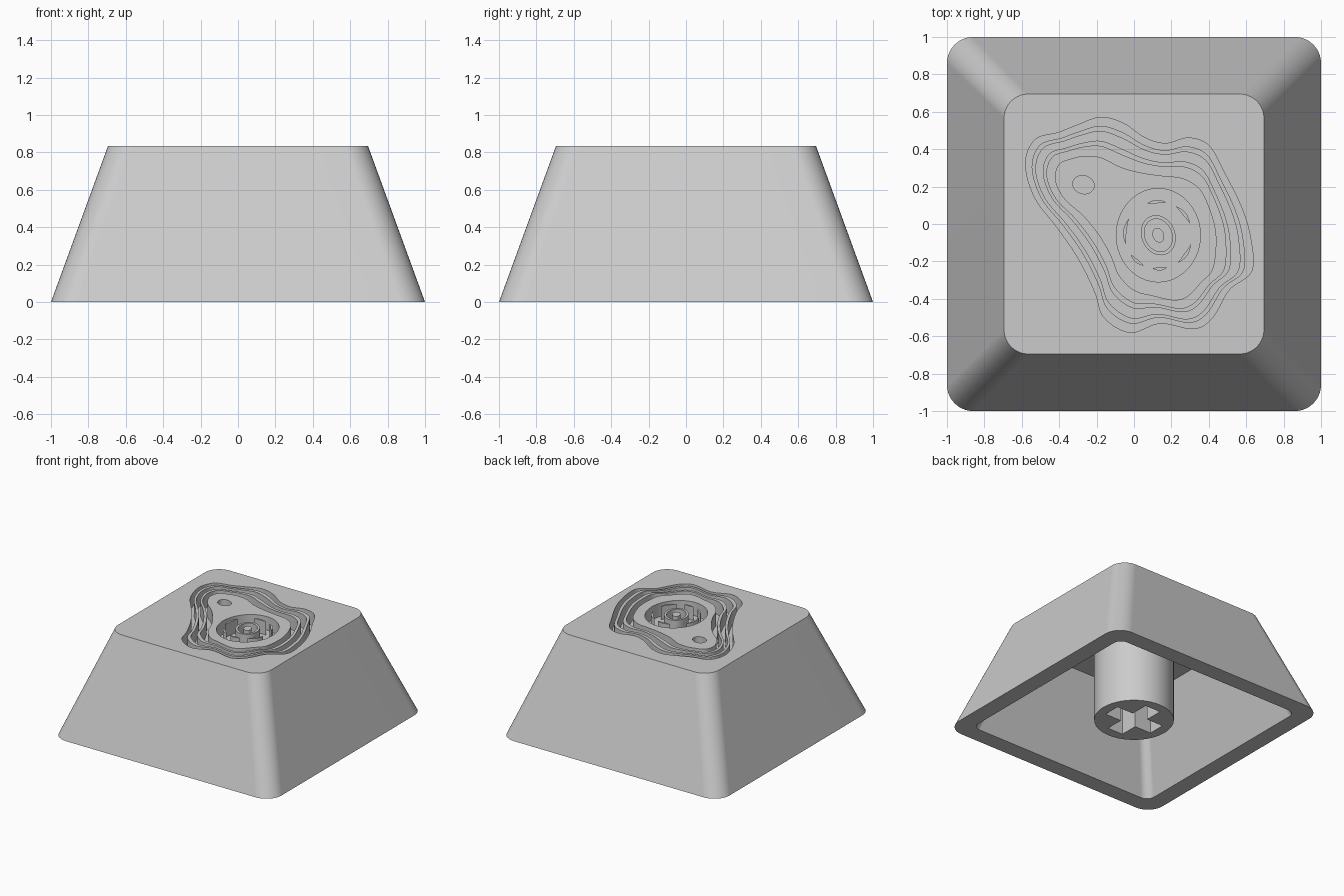
import bpy
import bmesh
from math import sin, cos, pi, radians
from mathutils import Vector

cube = bpy.data.objects.get("Cube")
if cube:
    bpy.data.objects.remove(cube, do_unlink=True)

HEIGHT = 0.835     # top of the cap
CEILING = 0.69     # roof of the hollow underneath
FLOOR = 0.725      # bottom of the carved grooves

grey = bpy.data.materials.new("light_grey")
grey.use_nodes = True
grey.diffuse_color = (0.6, 0.6, 0.6, 1)
grey.node_tree.nodes["Principled BSDF"].inputs["Base Color"].default_value = (0.6, 0.6, 0.6, 1)


def finish(bm, name):
    bmesh.ops.recalc_face_normals(bm, faces=bm.faces)
    mesh = bpy.data.meshes.new(name)
    bm.to_mesh(mesh)
    bm.free()
    mesh.materials.append(grey)
    obj = bpy.data.objects.new(name, mesh)
    bpy.context.collection.objects.link(obj)
    bpy.ops.object.select_all(action="DESELECT")
    obj.select_set(True)
    bpy.context.view_layer.objects.active = obj
    bpy.ops.object.shade_smooth_by_angle(angle=radians(35))
    obj.modifiers.new("flat_sides", "WEIGHTED_NORMAL").keep_sharp = True


def ring(bm, points, z):
    return [bm.verts.new((p[0], p[1], z)) for p in points]


def bridge(bm, a, b):
    n = len(a)
    for i in range(n):
        j = (i + 1) % n
        bm.faces.new((a[i], a[j], b[j], b[i]))


def wall(bm, points, z_from, z_to):
    """Upright wall along a closed line; returns its two edge loops."""
    start, end = ring(bm, points, z_from), ring(bm, points, z_to)
    bridge(bm, start, end)
    return start, end


def fill(bm, *loops):
    """Flat face inside the first loop, with the other loops as holes."""
    edges = []
    for loop in loops:
        for i, v in enumerate(loop):
            w = loop[(i + 1) % len(loop)]
            edges.append(bm.edges.get((v, w)) or bm.edges.new((v, w)))
    bmesh.ops.triangle_fill(bm, edges=edges, use_beauty=True)


def rounded_square(half, radius, segments=10):
    points = []
    for corner in range(4):
        mid = pi / 4 + corner * pi / 2
        reach = (half - radius) * 2 ** 0.5
        for k in range(segments + 1):
            a = corner * pi / 2 + k / segments * pi / 2
            points.append((reach * cos(mid) + radius * cos(a),
                           reach * sin(mid) + radius * sin(a)))
    return points


def ellipse(cx, cy, rx, ry, tilt=0.0, n=40):
    points = []
    for i in range(n):
        a = 2 * pi * i / n
        u, v = rx * cos(a), ry * sin(a)
        points.append((cx + u * cos(tilt) - v * sin(tilt),
                       cy + u * sin(tilt) + v * cos(tilt)))
    return points


def sliver(cx, cy, radius, start, sweep, n=8):
    """Thin curved fin outline, pointed at both ends."""
    points = []
    for i in range(2 * n):
        t = i / n if i <= n else 2 - i / n
        side = 1 if i <= n else -1
        r = radius + side * 0.009 * sin(pi * t)
        a = radians(start + sweep * t)
        points.append((cx + r * cos(a), cy + r * sin(a)))
    return points


def smooth_loop(points, per=6):
    """Closed Catmull-Rom curve through the points."""
    pts = [Vector(p) for p in points]
    n, out = len(pts), []
    for i in range(n):
        a, b, c, d = (pts[(i + k - 1) % n] for k in range(4))
        for k in range(per):
            t = k / per
            out.append((2 * b + (c - a) * t + (2 * a - 5 * b + 4 * c - d) * t * t
                        + (3 * b - a - 3 * c + d) * t ** 3) / 2)
    return out


# Relief outline and the matching point of the innermost shared contour, in hundredths
CONTOURS = [
    (-58, 32, -36, 20), (-53, 45, -35, 27), (-40, 49, -29, 30), (-30, 53, -24, 30),
    (-18, 57, -17, 27), (-6, 54, -7, 21), (6, 46, 4, 20), (17, 43, 15, 19),
    (29, 46, 25, 16), (40, 42, 33, 10), (48, 28, 37, 2), (57, 10, 38, -6),
    (62, -6, 37, -14), (63, -25, 34, -24), (51, -35, 30, -30), (42, -50, 24, -34),
    (32, -56, 18, -35), (14, -53, 9, -33), (-2, -58, 1, -27), (-16, -50, -5, -19),
    (-21, -36, -9, -10), (-30, -18, -14, -2), (-41, -2, -22, 7), (-53, 14, -31, 13),
]


def contour(t):
    return smooth_loop([((a + (c - a) * t) / 100, (b + (d - b) * t) / 100)
                        for a, b, c, d in CONTOURS])


# Cap: sloped outside and hollow underside
bm = bmesh.new()
foot = ring(bm, rounded_square(1.0, 0.14), 0)
top = ring(bm, rounded_square(0.695, 0.13), HEIGHT)
bridge(bm, foot, top)
inner_foot = ring(bm, rounded_square(0.862, 0.07), 0)
inner_top = ring(bm, rounded_square(0.61, 0.06), CEILING)
bridge(bm, foot, inner_foot)
bridge(bm, inner_foot, inner_top)
fill(bm, inner_top)

# Contour grooves, with ridges between them level with the top
rim, last = wall(bm, contour(0), HEIGHT, FLOOR)
fill(bm, top, rim)
z_last, z_next = FLOOR, HEIGHT
for t in (0.15, 0.25, 0.42, 0.52, 0.72):
    near, far = wall(bm, contour(t), z_last, z_next)
    bridge(bm, last, near)
    last = far
    z_last, z_next = z_next, z_last

# Plateau with a small round pit and a wide basin
pit_rim, pit_floor = wall(bm, ellipse(-0.27, 0.21, 0.058, 0.048, -0.3), HEIGHT, FLOOR)
fill(bm, pit_floor)
CX, CY = 0.13, -0.06
basin_rim, basin_floor = wall(bm, ellipse(CX, CY, 0.225, 0.25), HEIGHT, FLOOR)
fill(bm, last, pit_rim, basin_rim)

# Basin floor with thin fins around a ringed summit
holes = []
for start, sweep in ((20, 40), (75, 35), (150, 45), (215, 30), (260, 25), (305, 40)):
    low, high = wall(bm, sliver(CX, CY, 0.18, start, sweep), FLOOR, HEIGHT)
    fill(bm, high)
    holes.append(low)
low, outer = wall(bm, ellipse(CX, CY, 0.09, 0.11, 0.4), FLOOR, HEIGHT)
fill(bm, basin_floor, low, *holes)
inner, moat = wall(bm, ellipse(CX, CY, 0.072, 0.09, 0.4), HEIGHT, FLOOR)
bridge(bm, outer, inner)
low, peak = wall(bm, ellipse(CX, CY, 0.03, 0.04, 0.4), FLOOR, HEIGHT)
bridge(bm, moat, low)
fill(bm, peak)
finish(bm, "keycap_shell")

# Stem: round post with a cross-shaped socket
bm = bmesh.new()
post_foot, post_top = wall(bm, ellipse(0, 0, 0.3, 0.3, n=48), 0, CEILING + 0.005)
fill(bm, post_top)
arm, half = 0.22, 0.07
cross = []
for q in range(4):
    c, s = round(cos(q * pi / 2)), round(sin(q * pi / 2))
    for x, y in ((arm, -half), (arm, half), (half, half)):
        cross.append((x * c - y * s, x * s + y * c))
socket_foot, socket_top = wall(bm, cross, 0, 0.42)
fill(bm, socket_top)
fill(bm, post_foot, socket_foot)
finish(bm, "stem")
